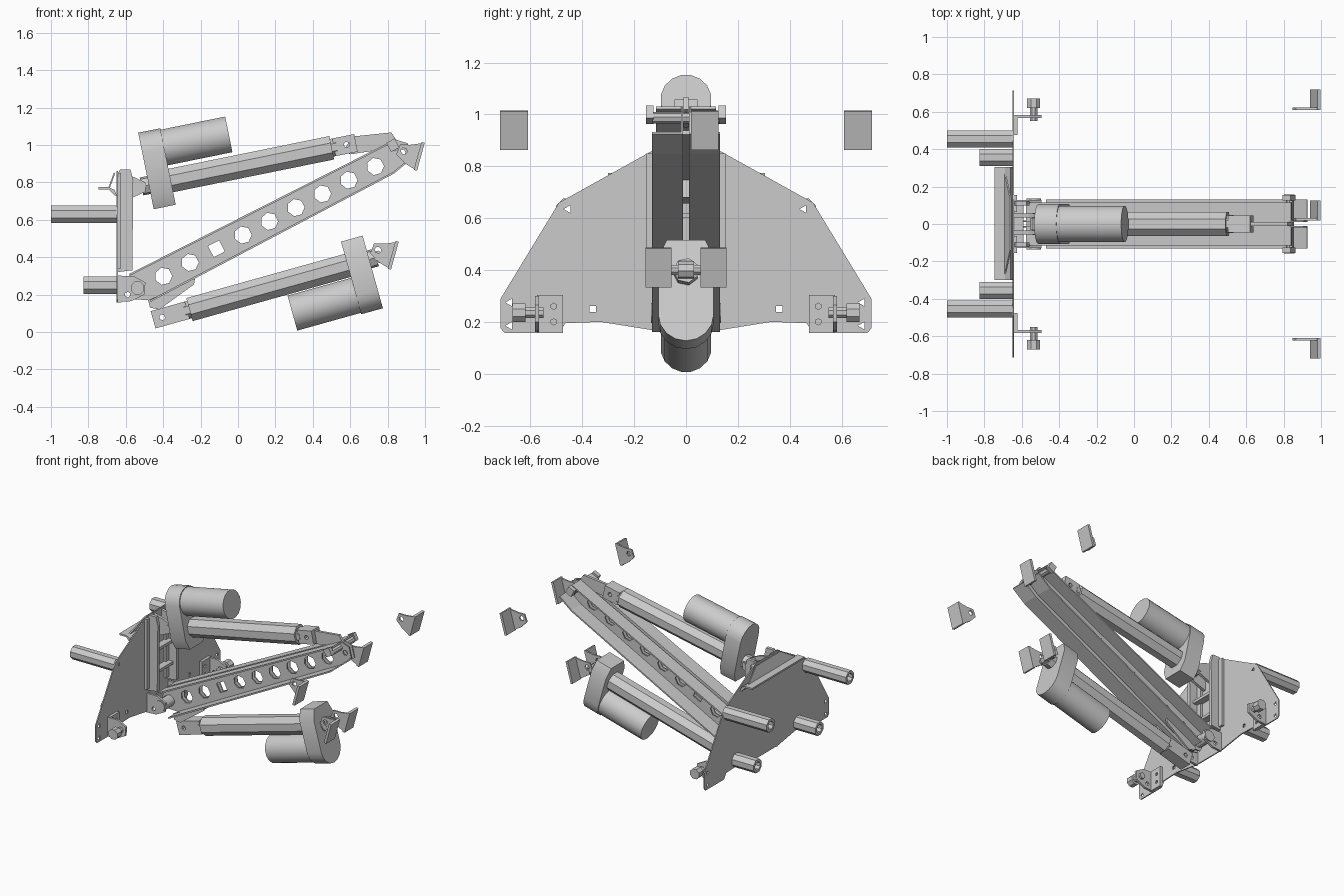
import bpy, bmesh
from math import sin, cos, pi, radians
from mathutils import Matrix

cube = bpy.data.objects.get("Cube")
if cube:
    bpy.data.objects.remove(cube)

grey = bpy.data.materials.new("plain grey metal")
grey.use_nodes = True
grey.diffuse_color = (0.6, 0.6, 0.6, 1)
grey.node_tree.nodes["Principled BSDF"].inputs["Base Color"].default_value = (0.6, 0.6, 0.6, 1)
SIDES = ((1, "left"), (-1, "right"))


def basis(x, y, z, o):
    m = Matrix((x, y, z)).transposed().to_4x4()
    m.translation = o
    return m


def side(ox=0, oz=0, deg=0):
    """Profile drawn in the xz plane, extruded along y."""
    c, s = cos(radians(deg)), sin(radians(deg))
    return basis((c, 0, s), (-s, 0, c), (0, 1, 0), (ox, 0, oz))


def cross(ox=0, oz=0, deg=0):
    """Profile drawn in y and up, extruded along the tilted x axis."""
    c, s = cos(radians(deg)), sin(radians(deg))
    return basis((0, 1, 0), (-s, 0, c), (c, 0, s), (ox, 0, oz))


def ngon(r, n, cx=0, cy=0):
    return [(cx + r * cos(2 * pi * (i + .5) / n), cy + r * sin(2 * pi * (i + .5) / n))
            for i in range(n)]


def rect(x0, x1, y0, y1):
    return [(x0, y0), (x1, y0), (x1, y1), (x0, y1)]


def prism(name, outline, z0, z1, frame, holes=(), smooth=False):
    """Solid of one outline, with optional holes through it."""
    bm = bmesh.new()
    for loop in [outline, *holes]:
        vs = [bm.verts.new((x, y, z0)) for x, y in loop]
        for a, b in zip(vs, vs[1:] + vs[:1]):
            bm.edges.new((a, b))
    if holes:
        bmesh.ops.triangle_fill(bm, use_beauty=True, edges=bm.edges[:], normal=(0, 0, 1))
    else:
        bm.faces.new(bm.verts[:])
    ext = bmesh.ops.extrude_face_region(bm, geom=bm.faces[:], use_keep_orig=True)
    top = [g for g in ext["geom"] if isinstance(g, bmesh.types.BMVert)]
    bmesh.ops.translate(bm, verts=top, vec=(0, 0, z1 - z0))
    bm.transform(frame)
    bmesh.ops.recalc_face_normals(bm, faces=bm.faces[:])
    me = bpy.data.meshes.new(name)
    bm.to_mesh(me)
    bm.free()
    me.materials.append(grey)
    ob = bpy.data.objects.new(name, me)
    bpy.context.collection.objects.link(ob)
    if smooth:
        bpy.ops.object.select_all(action='DESELECT')
        ob.select_set(True)
        bpy.context.view_layer.objects.active = ob
        bpy.ops.object.shade_smooth_by_angle(angle=radians(30))


# Base plate with bolt holes
half = [(.13, .86), (.49, .66), (.715, .29), (.715, .175), (.7, .157),
        (.49, .157), (.465, .195), (.33, .2), (.13, .168)]
plate = half + [(-y, z) for y, z in reversed(half)]
bolts = [ngon(.017, n, s * y, z) for s in (-1, 1)
         for y, z, n in ((.455, .635, 3), (.36, .25, 4), (.68, .185, 3), (.68, .275, 3))]
prism("base_plate", plate, -.65, -.642, cross(), bolts)

# Hollow tubes behind the plate
for s, tag in SIDES:
    prism(tag + "_long_tube", ngon(.05, 8, s * .455, .63), -1, -.65, cross(),
          [ngon(.03, 8, s * .455, .63)])
    prism(tag + "_short_tube", ngon(.05, 8, s * .355, .25), -.825, -.65, cross(),
          [ngon(.03, 8, s * .355, .25)])

# Folded ledge on the back of the plate, with a tapering upper leaf
ledge = [(-.745, .762), (-.745, .774), (-.69, .774), (-.66, .76), (-.648, .73),
         (-.66, .73), (-.69, .762)]
prism("back_ledge", ledge, -.3, .305, side())
prism("ledge_leaf", [(-.27, 0), (.27, 0), (.14, .085), (-.14, .085)], -.008, 0,
      cross(-.685, .77, -20))

# Upright column: two posts, flanges and rungs
post = [(-.645, .32), (-.565, .33), (-.56, .81), (-.575, .87), (-.63, .87), (-.645, .84)]
for s, tag in SIDES:
    y = s * .11
    prism(tag + "_post", post, y - .012, y + .012, side())
    prism(tag + "_post_flange", rect(y - .045, y + .045, .34, .85), -.642, -.625, cross())
for z in (.44, .6):
    prism("column_rung", rect(-.64, -.59, z, z + .02), -.1, .1, side())
lug = [(-.645, .69), (-.56, .72), (-.495, .75), (-.495, .8), (-.56, .83), (-.645, .85)]
for y in (-.045, .045):
    prism("upper_tail_lug", lug, y - .01, y + .01, side())
prism("upper_tail_pin", ngon(.025, 8, -.52, .775), -.06, .06, side())

# Pivot brackets at the foot of the arm and at the outer corners
ear = [(-.645, .16), (-.57, .165), (-.5, .2), (-.495, .265), (-.56, .3), (-.645, .3)]
for s, tag in SIDES:
    for y in (.12, .575):
        prism(tag + "_foot_ear", ear, s * y - .008, s * y + .008, side(),
              [ngon(.015, 6, -.59, .2)])
    prism(tag + "_corner_foot", rect(s * .575, s * .475, .157, .303), -.642, -.622, cross(),
          [ngon(.012, 6, s * .51, .2), ngon(.012, 6, s * .51, .26)])
    prism(tag + "_corner_pin", ngon(.022, 8, -.537, .235), s * .55, s * .63, side())
    prism(tag + "_corner_pin_head", ngon(.038, 8, -.537, .235), s * .62, s * .67, side())
prism("arm_pivot", ngon(.04, 12, -.537, .235), -.135, .135, side(), smooth=True)

# Sloping arm: two pierced channels standing back to back
arm = side(-.535, .2275, 27.4)
web = [(-.04, .05), (0, .095), (1.59, .08), (1.64, .03), (1.62, -.05), (1.5, -.075),
       (.05, -.09), (-.04, -.04)]
holes = [ngon(.047, 4 if i == 2 else 7, .154 + i * .1594, 0) for i in range(9)]
holes.append(ngon(.02, 6, 1.59, 0))
for s, tag in SIDES:
    prism(tag + "_arm_web", web, s * .012, s * .02, arm, holes)
    prism(tag + "_arm_top_flange", [(0, .085), (0, .095), (1.59, .08), (1.59, .07)],
          s * .012, s * .115, arm)
    prism(tag + "_arm_bottom_flange", [(.03, -.09), (1.5, -.08), (1.62, -.055),
                                       (1.62, -.045), (1.5, -.07), (.03, -.08)],
          s * .012, s * .132, arm)
    prism(tag + "_arm_tip_tab", rect(1.54, 1.59, .03, .085), s * .125, s * .155, arm)
prism("arm_tip_pin", ngon(.022, 8, 1.565, .045), -.13, .13, arm)

# Tongues joining the actuators to the arm
top_lug = [(.565, .97), (.61, 1.045), (.82, 1.067), (.85, 1.02), (.8, .98), (.6, .95)]
low_lug = [(-.48, .17), (-.23, .285), (-.235, .255), (-.42, .12), (-.47, .13)]
prism("upper_arm_tongue", top_lug, -.01, .01, side())
for y in (-.055, .055):
    prism("lower_arm_lug", low_lug, y - .007, y + .007, side())


def actuator(tag, ox, oz, deg, reach, offset):
    """Gearbox with a side motor, an eight-sided tube and a pierced rod end."""
    ax, sd = cross(ox, oz, deg), side(ox, oz, deg)
    arc = [(.107 * cos(pi * i / 8), offset + .105 * sin(pi * i / 8)) for i in range(9)]
    box = arc + [(-.107, -.06), (-.075, -.132), (.075, -.132), (.107, -.06)]
    prism(tag + "_gearbox", box, -.06, .06, ax, smooth=True)
    prism(tag + "_motor", ngon(.099, 16, 0, offset), .05, .413, ax, smooth=True)
    prism(tag + "_tube", ngon(.069, 8), .05, .938, ax)
    prism(tag + "_tube_collar", ngon(.052, 8), .93, .965, ax)
    prism(tag + "_rod_end", rect(.95, reach, -.048, .048), -.045, .045, sd,
          [ngon(.016, 6, reach - .05, 0)])
    prism(tag + "_tail", ngon(.05, 7), -.1, -.05, ax)
    prism(tag + "_tail_eye", ngon(.035, 8, -.105, 0), -.03, .03, sd)


actuator("upper_actuator", -.418, .798, 11.5, 1.07, .18)
actuator("lower_actuator", .644, .372, 195.6, 1.14, .166)


def end_bracket(tag, ox, oz, inner, outer):
    """Angled face with a pierced ear along its inner edge."""
    fr = side(ox, oz, 74.5)
    t = .012 if outer > inner else -.012
    prism(tag + "_bracket_face", rect(0, .155, 0, .018), inner, outer, fr)
    prism(tag + "_bracket_ear", [(0, 0), (.155, 0), (.125, .07), (.11, .125), (.055, .13),
                                 (.02, .07)], inner, inner + t, fr, [ngon(.018, 6, .083, .095)])


end_bracket("arm_tip", .957, .862, .02, .125)
for s, tag in SIDES:
    end_bracket(tag + "_outer", .957, .862, s * .61, s * .718)
    end_bracket(tag + "_lower", .818, .333, s * .055, s * .157)
prism("lower_tail_pin", ngon(.02, 8, .745, .4), -.07, .07, side())
